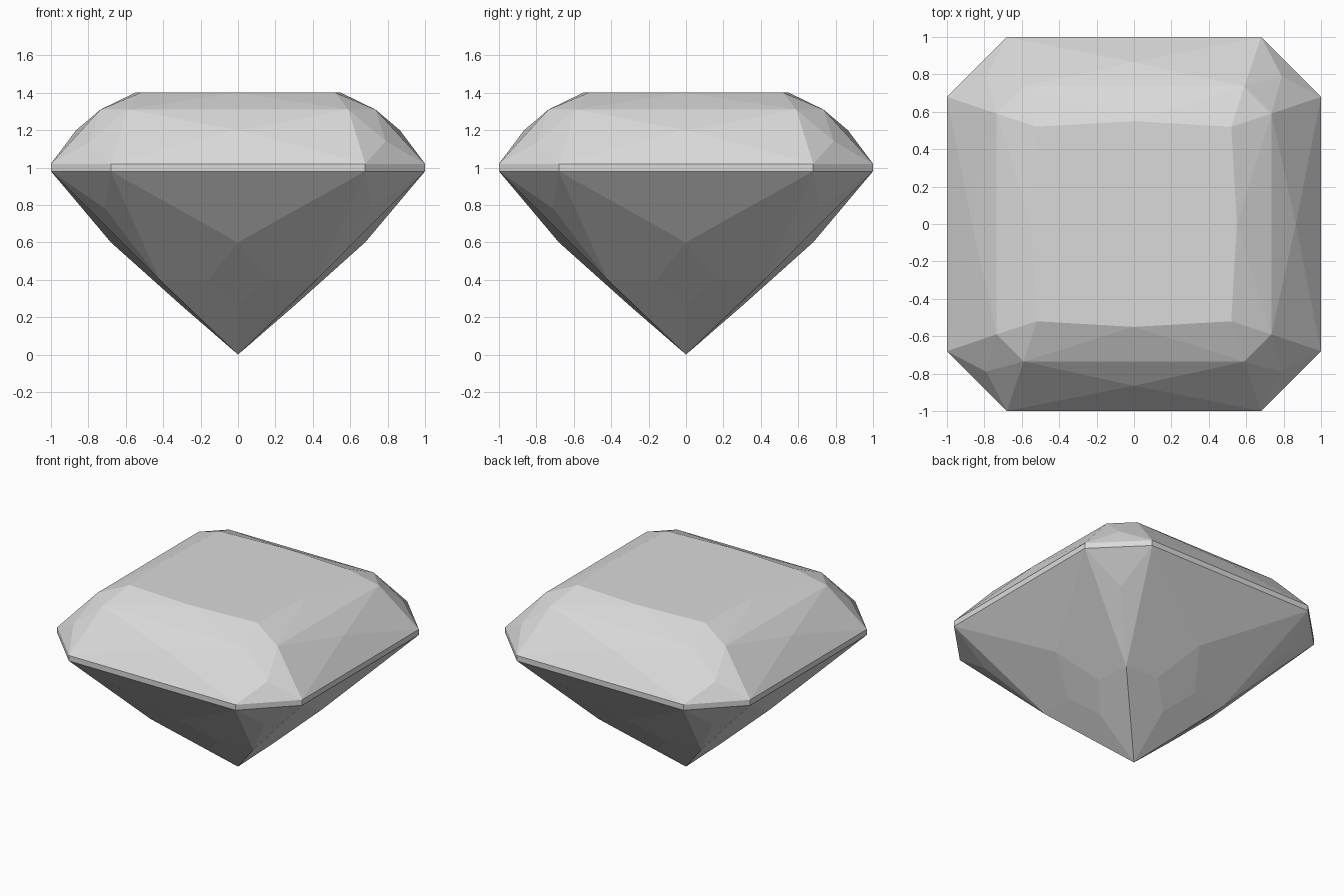
import bpy
import bmesh
from mathutils import Vector

cube = bpy.data.objects.get("Cube")
if cube:
    bpy.data.objects.remove(cube, do_unlink=True)

# Single pale grey gem colour
grey = bpy.data.materials.new("pale grey gem")
grey.use_nodes = True
colour = (0.7, 0.7, 0.7, 1)
grey.diffuse_color = colour
grey.node_tree.nodes["Principled BSDF"].inputs["Base Color"].default_value = colour

CENTRE = Vector((0, 0, 0.9))


def mirror(p):
    return (-p[0], p[1], p[2])


def swap(p):
    return (p[1], p[0], p[2])


def turn(p, steps):
    for _ in range(steps):
        p = (-p[1], p[0], p[2])
    return p


def build_part(name, single, paired, extra=()):
    """Repeat one side's facets four times; paired facets are also mirrored."""
    side = list(single) + list(paired) + [[mirror(p) for p in f] for f in paired]
    facets = [[turn(p, k) for p in f] for k in range(4) for f in side] + list(extra)
    bm = bmesh.new()
    for facet in facets:
        bm.faces.new([bm.verts.new(p) for p in facet])
    bmesh.ops.remove_doubles(bm, verts=bm.verts, dist=0.0005)
    bm.normal_update()
    # Every facet faces away from the gem's centre
    for face in bm.faces:
        if face.normal.dot(face.calc_center_median() - CENTRE) < 0:
            face.normal_flip()
    mesh = bpy.data.meshes.new(name)
    bm.to_mesh(mesh)
    bm.free()
    mesh.materials.append(grey)
    obj = bpy.data.objects.new(name, mesh)
    bpy.context.collection.objects.link(obj)


# Key points of the +y side and its +x corner
rim_top = (0.68, 1, 1.02)
rim_low = (0.68, 1, 0.98)
table_mid = (0, 0.55, 1.4)
table_corner = (0.52, 0.52, 1.4)
shoulder = (0.59, 0.735, 1.31)
crown_mid = (0, 0.865, 1.2)
crown_corner = (0.79, 0.79, 1.14)
belly_mid = (0, 0.68, 0.6)
kite_side = (0.16, 0.44, 0.4)
kite_tip = (0, 0.3, 0.26)
keel = (0.42, 0.42, 0.4)
keel_top = (0.71, 0.71, 0.78)
point = (0, 0, 0)

# Crown: table, star, main and corner facets
table = [turn(p, k) for k in range(4) for p in (table_corner, table_mid)]
build_part(
    "crown",
    single=[
        [table_mid, shoulder, mirror(shoulder)],
        [shoulder, crown_mid, mirror(shoulder)],
        [rim_top, mirror(rim_top), crown_mid],
        [table_corner, shoulder, swap(shoulder)],
        [shoulder, crown_corner, swap(shoulder)],
        [rim_top, swap(rim_top), crown_corner],
    ],
    paired=[
        [table_mid, table_corner, shoulder],
        [shoulder, rim_top, crown_mid],
        [shoulder, crown_corner, rim_top],
    ],
    extra=[table],
)

# Girdle: thin band between crown and pavilion
build_part(
    "girdle",
    single=[
        [rim_top, mirror(rim_top), mirror(rim_low), rim_low],
        [rim_top, swap(rim_top), swap(rim_low), rim_low],
    ],
    paired=[],
)

# Pavilion: tapering facets down to the point
build_part(
    "pavilion",
    single=[
        [rim_low, mirror(rim_low), belly_mid],
        [belly_mid, kite_side, kite_tip, mirror(kite_side)],
        [rim_low, swap(rim_low), keel_top],
    ],
    paired=[
        [rim_low, belly_mid, kite_side, keel],
        [keel, kite_side, kite_tip, point],
        [rim_low, keel_top, keel],
    ],
)
